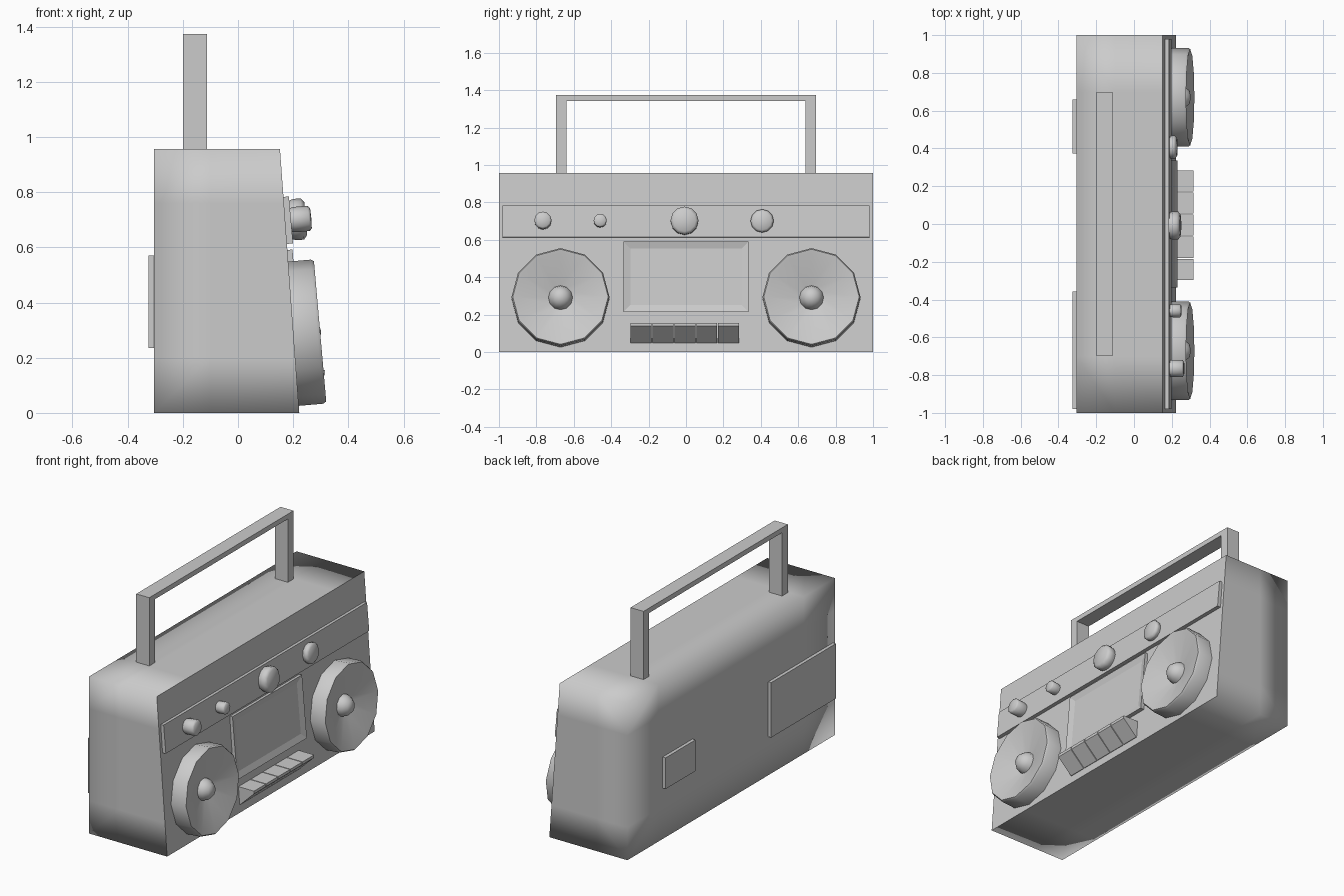
import bpy, bmesh, math
from mathutils import Matrix, Vector

if "Cube" in bpy.data.objects:
    bpy.data.objects.remove(bpy.data.objects["Cube"])

TILT = math.radians(5)
C, S = math.cos(TILT), math.sin(TILT)
# Fascia frame: local x = world y, local y = up the slope, local z = outward
FASCIA = Matrix(((0, -S, C, 0.227), (1, 0, 0, 0), (0, C, S, 0), (0, 0, 0, 1)))


def finish(name, bm, smooth=None):
    bmesh.ops.recalc_face_normals(bm, faces=bm.faces)
    me = bpy.data.meshes.new(name)
    bm.to_mesh(me)
    bm.free()
    ob = bpy.data.objects.new(name, me)
    bpy.context.collection.objects.link(ob)
    if smooth:
        bpy.ops.object.select_all(action='DESELECT')
        ob.select_set(True)
        bpy.context.view_layer.objects.active = ob
        bpy.ops.object.shade_smooth_by_angle(angle=math.radians(smooth))
    return ob


def prism(points, offset):
    """Extrude a flat polygon of 3D points by a vector."""
    bm = bmesh.new()
    face = bm.faces.new([bm.verts.new(p) for p in points])
    geo = bmesh.ops.extrude_face_region(bm, geom=[face], use_keep_orig=True)['geom']
    bmesh.ops.translate(bm, vec=offset, verts=[g for g in geo if isinstance(g, bmesh.types.BMVert)])
    return bm


def box(x0, x1, y0, y1, z0, z1):
    return prism([(x0, y0, z0), (x1, y0, z0), (x1, y1, z0), (x0, y1, z0)], (0, 0, z1 - z0))


def lathe(name, profile, sides, y, z, smooth):
    """Spin (radius, height) pairs about the fascia normal at y, z."""
    bm = bmesh.new()
    verts = [bm.verts.new((0, r, h)) for r, h in profile]
    edges = [bm.edges.new(e) for e in zip(verts, verts[1:])]
    bmesh.ops.spin(bm, geom=verts + edges, cent=(0, 0, 0), axis=(0, 0, 1),
                   angle=math.tau, steps=sides, use_duplicate=False)
    bmesh.ops.remove_doubles(bm, verts=bm.verts, dist=1e-4)
    ob = finish(name, bm, smooth)
    ob.matrix_world = FASCIA @ Matrix.Translation((y, z / C, 0))
    return ob


# Cabinet: sloped-front prism with support cuts, smooth except around the front
bm = prism([(-0.305, -1, 0), (0.222, -1, 0), (0.152, -1, 0.957), (-0.305, -1, 0.957)], (0, 2, 0))
for co, no in (((0, 0.7, 0), (0, 1, 0)), ((0, -0.7, 0), (0, 1, 0)),
               ((0, 0, 0.2), (0, 0, 1)), ((0, 0, 0.76), (0, 0, 1)), ((-0.1, 0, 0), (1, 0, 0))):
    bmesh.ops.bisect_plane(bm, geom=bm.verts[:] + bm.edges[:] + bm.faces[:],
                           plane_co=co, plane_no=no)
bm.normal_update()
bmesh.ops.recalc_face_normals(bm, faces=bm.faces)
for f in bm.faces:
    f.smooth = True
for e in bm.edges:
    front = [f.normal.x > 0.9 for f in e.link_faces]
    e.smooth = all(front) or not any(front)
finish("cabinet", bm)

# Carrying handle: one U outline given thickness
u = [(0.695, 0.94), (0.695, 1.373), (-0.695, 1.373), (-0.695, 0.94),
     (-0.64, 0.94), (-0.64, 1.343), (0.64, 1.343), (0.64, 0.94)]
finish("carrying_handle", prism([(-0.2, y, z) for y, z in u], (0.088, 0, 0)))

# Tuner strip across the upper fascia
finish("tuner_strip", box(-0.98, 0.98, 0.612 / C, 0.782 / C, -0.01, 0.026)).matrix_world = FASCIA

# Cassette door with recessed window
bm = box(-0.335, 0.335, 0.213 / C, 0.59 / C, -0.01, 0.022)
bmesh.ops.recalc_face_normals(bm, faces=bm.faces)
bm.normal_update()
front = [f for f in bm.faces if f.normal.z > 0.9]
bmesh.ops.inset_region(bm, faces=front, thickness=0.054)
bmesh.ops.translate(bm, verts=front[0].verts[:], vec=(0, 0, -0.011))
finish("cassette_door", bm).matrix_world = FASCIA

# Speakers: low-sided rim, hollow cone and centre dome
speaker = [(0.262, -0.01), (0.262, 0.085), (0.255, 0.096), (0.237, 0.092),
           (0.065, 0.04), (0.058, 0.065), (0.035, 0.092), (0, 0.1)]
for side, y in (("left", -0.671), ("right", 0.671)):
    lathe(side + "_speaker", speaker, 12, y, 0.287, 40)

# Control knobs: y, radius, reach
for i, (y, r, h) in enumerate(((-0.765, 0.046, 0.1), (-0.459, 0.035, 0.085),
                               (-0.008, 0.075, 0.082), (0.407, 0.062, 0.063))):
    lathe(f"knob_{i + 1}", [(r * 0.88, 0.01), (r, 0.04), (r, h - 0.2 * r),
                            (r * 0.8, h - 0.03 * r), (0, h)], 12, y, 0.697, 60)

# Piano-key transport buttons
key = [(0.19, 0.155), (0.315, 0.155), (0.315, 0.138), (0.222, 0.048), (0.19, 0.048)]
for i in range(5):
    y = -0.296 + i * 0.117
    finish(f"transport_key_{i + 1}", prism([(x, y, z) for x, z in key], (0, 0.112, 0)))

# Raised plates on the back
finish("battery_cover", box(-0.325, -0.29, -0.98, -0.357, 0.235, 0.57))
finish("socket_plate", box(-0.325, -0.29, 0.373, 0.66, 0.31, 0.5))
